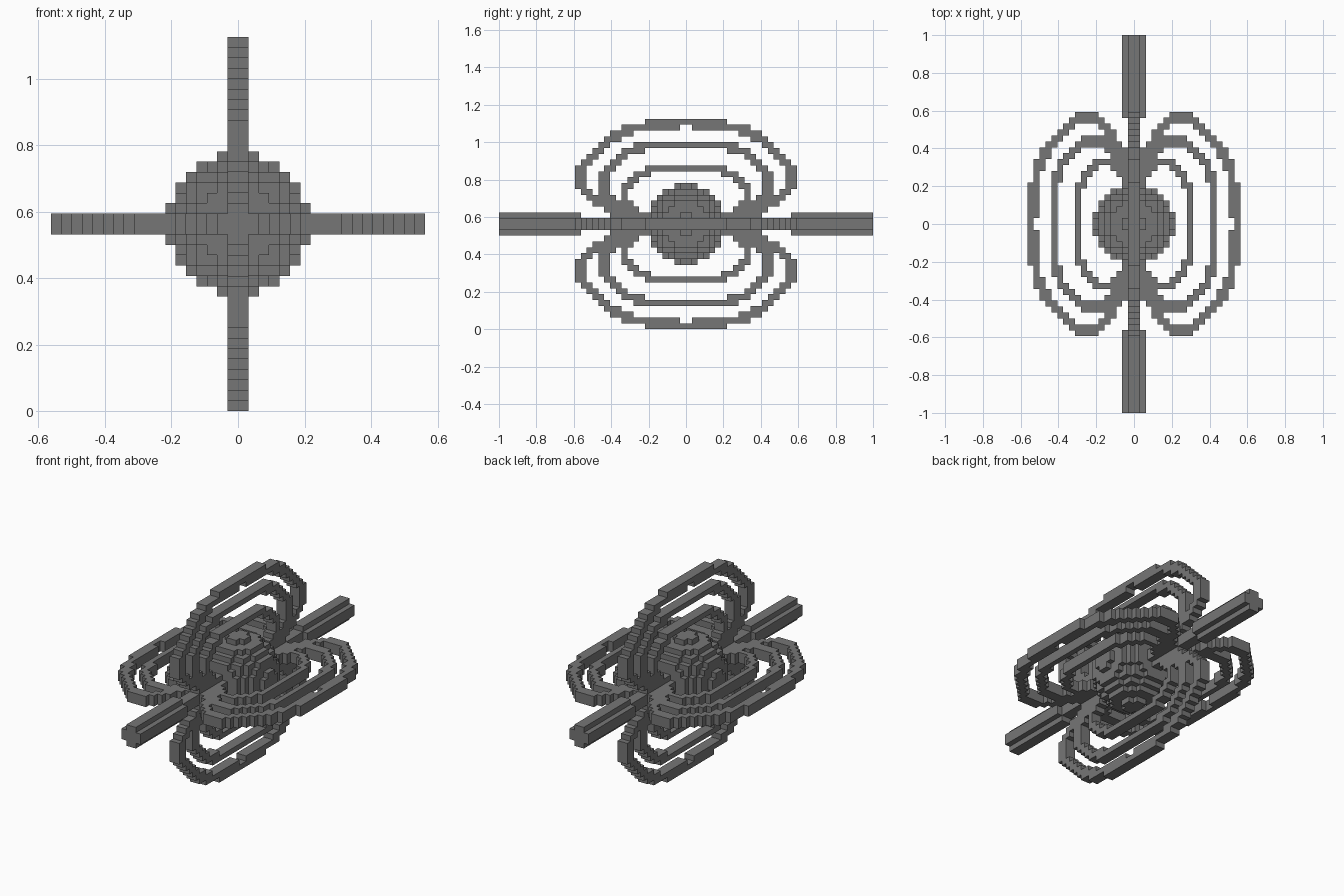
import bpy
import bmesh
from mathutils import Vector
from mathutils.geometry import intersect_point_line

if "Cube" in bpy.data.objects:
    bpy.data.objects.remove(bpy.data.objects["Cube"])

UNIT = 1 / 32          # edge of one block
CENTRE = 18            # centre height in blocks

grey = bpy.data.materials.new("dark grey")
grey.use_nodes = True
colour = (0.18, 0.18, 0.18, 1)
grey.diffuse_color = colour
grey.node_tree.nodes["Principled BSDF"].inputs["Base Color"].default_value = colour


def build_blocks(name, cells):
    """Make one shell from a set of block positions, skipping hidden faces."""
    bm = bmesh.new()
    corners = {}

    def vert(p):
        if p not in corners:
            corners[p] = bm.verts.new(((p[0]) * UNIT, p[1] * UNIT, (p[2] + CENTRE) * UNIT))
        return corners[p]

    for cell in cells:
        for axis in range(3):
            for side in (0, 1):
                near = list(cell)
                near[axis] += 2 * side - 1
                if tuple(near) in cells:
                    continue
                ring = []
                for a, b in ((0, 0), (1, 0), (1, 1), (0, 1)):
                    p = list(cell)
                    p[axis] += side
                    p[(axis + 1) % 3] += a
                    p[(axis + 2) % 3] += b
                    ring.append(vert(tuple(p)))
                bm.faces.new(ring if side else ring[::-1])
    mesh = bpy.data.meshes.new(name)
    bm.to_mesh(mesh)
    bm.free()
    mesh.materials.append(grey)
    obj = bpy.data.objects.new(name, mesh)
    bpy.context.collection.objects.link(obj)


def distance(p, path):
    best = 99
    for a, b in zip(path, path[1:]):
        a, b = Vector(a), Vector(b)
        hit, t = intersect_point_line(p, a, b)
        best = min(best, (p - a.lerp(b, min(max(t, 0), 1))).length)
    return best


def sheet(path):
    """Blocks of one quarter loop: (distance from axis, distance along axis)."""
    return [(u, v) for u in range(20) for v in range(20)
            if distance(Vector((u + .5, v + .5)), path) < 0.75]


def mirrored(flat, upright):
    """Repeat a quarter loop on both sides and both ends, two blocks thick."""
    cells = set()
    for u, v in flat:
        for su in (u, -1 - u):
            for sv in (v, -1 - v):
                for w in (-1, 0):
                    cells.add((w, sv, su) if upright else (su, sv, w))
    return cells


# Round core with flattened ends
span = range(-7, 7)
core = {(x, y, z) for x in span for y in range(-6, 6) for z in span
        if (x + .5) ** 2 + (y + .5) ** 2 + (z + .5) ** 2 < 45}
build_blocks("core", core)

# Rods with a plus-shaped section
for name, start in (("front_rod", -32), ("back_rod", 18)):
    build_blocks(name, {(x, y, z) for y in range(start, start + 14)
                        for x in range(-2, 2) for z in range(-2, 2)
                        if x in (-1, 0) or z in (-1, 0)})

# Three nested loops, and the webs where they meet the axis
loops = {
    "outer": [(17.5, 0), (17, 2), (17, 6), (16.2, 9.5), (14.3, 13.3), (11.5, 16.2),
              (9.3, 18), (6.6, 18.2), (4.8, 16.5), (3.5, 14), (2, 11.5)],
    "middle": [(13.5, 0), (13.5, 6), (12.5, 9.5), (10.5, 12), (8, 14),
               (5.5, 14.3), (3.5, 12.5), (1.5, 10)],
    "inner": [(9.5, 0), (9.5, 5.5), (8, 8.5), (6, 10.3), (4, 10.3), (2, 8.5)],
}
web = [(u, v) for v in range(5, 18) for u in range(4)
       if u < (2 if v < 8 else 3 if v < 13 else 1)]
for direction, upright in (("upright", True), ("level", False)):
    for name, path in loops.items():
        build_blocks(f"{direction}_{name}_loops", mirrored(sheet(path), upright))
    build_blocks(f"{direction}_web", mirrored(web, upright))
